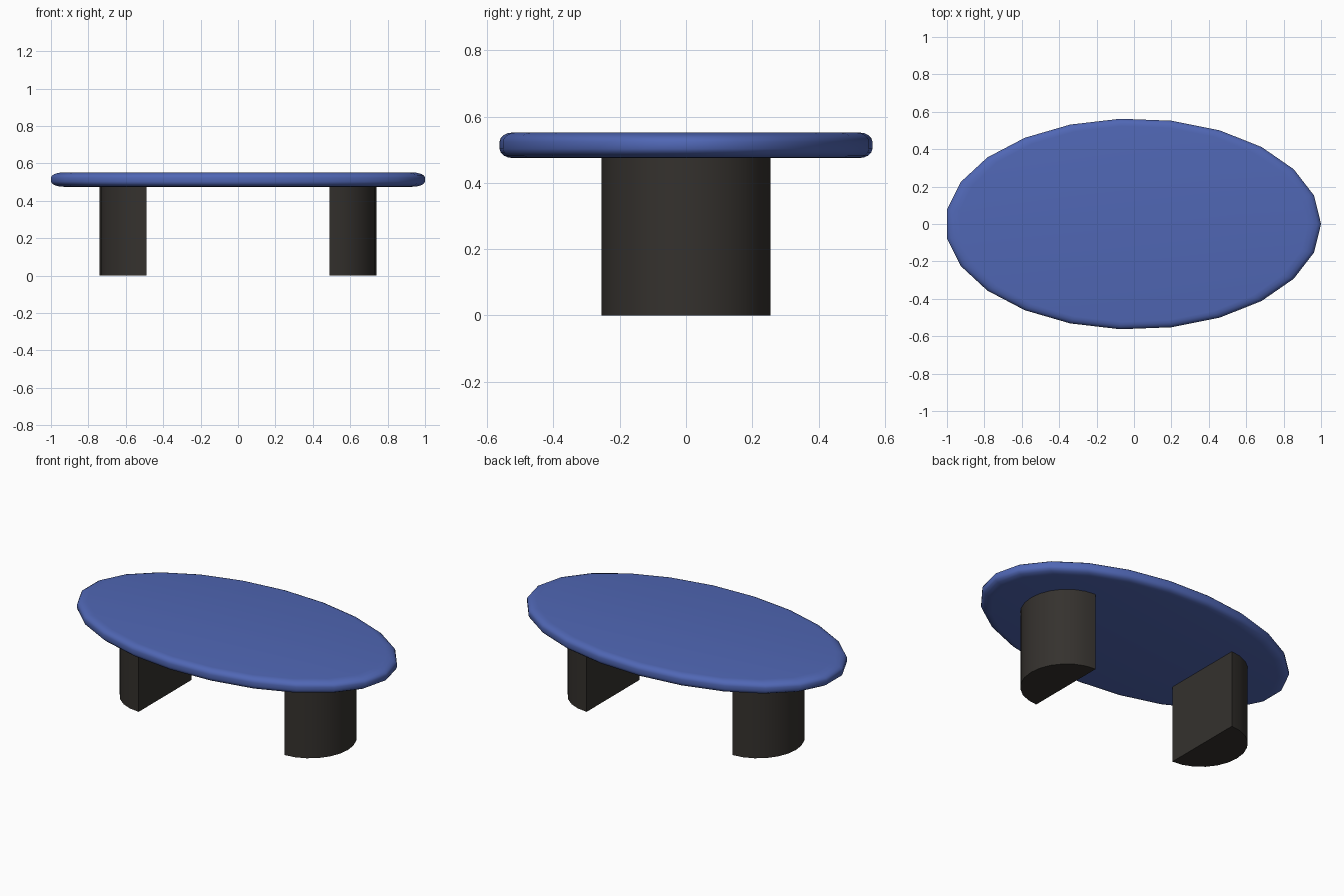
import bpy, math

if "Cube" in bpy.data.objects:
    bpy.data.objects.remove(bpy.data.objects["Cube"])

SIDES = 23             # sides of the oval top
RX, RY = 1.0047, 0.564
Z0, Z1 = 0.475, 0.552


def material(name, color):
    m = bpy.data.materials.new(name)
    m.diffuse_color = color
    m.use_nodes = True
    m.node_tree.nodes["Principled BSDF"].inputs["Base Color"].default_value = m.diffuse_color
    return m


def loft(name, rings, mat):
    """Closed solid through a stack of rings with equal point counts."""
    n = len(rings[0])
    verts = [p for r in rings for p in r]
    faces = [tuple(reversed(range(n))),
             tuple(range(n * (len(rings) - 1), n * len(rings)))]
    for k in range(len(rings) - 1):
        for i in range(n):
            j = (i + 1) % n
            faces.append((k * n + i, k * n + j, (k + 1) * n + j, (k + 1) * n + i))
    me = bpy.data.meshes.new(name)
    me.from_pydata(verts, [], faces)
    me.materials.append(mat)
    ob = bpy.data.objects.new(name, me)
    bpy.context.collection.objects.link(ob)
    bpy.ops.object.select_all(action='DESELECT')
    ob.select_set(True)
    bpy.context.view_layer.objects.active = ob
    bpy.ops.object.shade_smooth_by_angle(angle=math.radians(40))
    return ob


blue = material("blue_top", (0.08, 0.135, 0.46, 1))
dark = material("dark_wood", (0.035, 0.031, 0.027, 1))

# Oval top with a softly rounded rim
INSET, RISE, SEG = 0.07, 0.028, 4
curve = [math.radians(90) * i / SEG for i in range(SEG + 1)]
profile = [(1 - INSET * (1 - math.sin(a)), Z0 + RISE * (1 - math.cos(a))) for a in curve]
profile += [(s, Z0 + Z1 - z) for s, z in reversed(profile)]


def oval(scale, z):
    steps = [2 * math.pi * i / SIDES for i in range(SIDES)]
    return [(RX * scale * math.cos(t) - 0.0047, RY * scale * math.sin(t), z) for t in steps]


loft("table_top", [oval(s, z) for s, z in profile], blue)

# Half-round legs, flat side facing inward
for name, turn in (("right_leg", 0), ("left_leg", math.pi)):
    arc = [-math.pi / 2 + math.pi * i / 12 for i in range(13)]
    section = [(0.49 + 0.25 * math.cos(a), 0.255 * math.sin(a)) for a in arc]
    c = math.cos(turn)
    loft(name, [[(c * x, c * y, z) for x, y in section] for z in (0, Z0 + 0.003)], dark)
